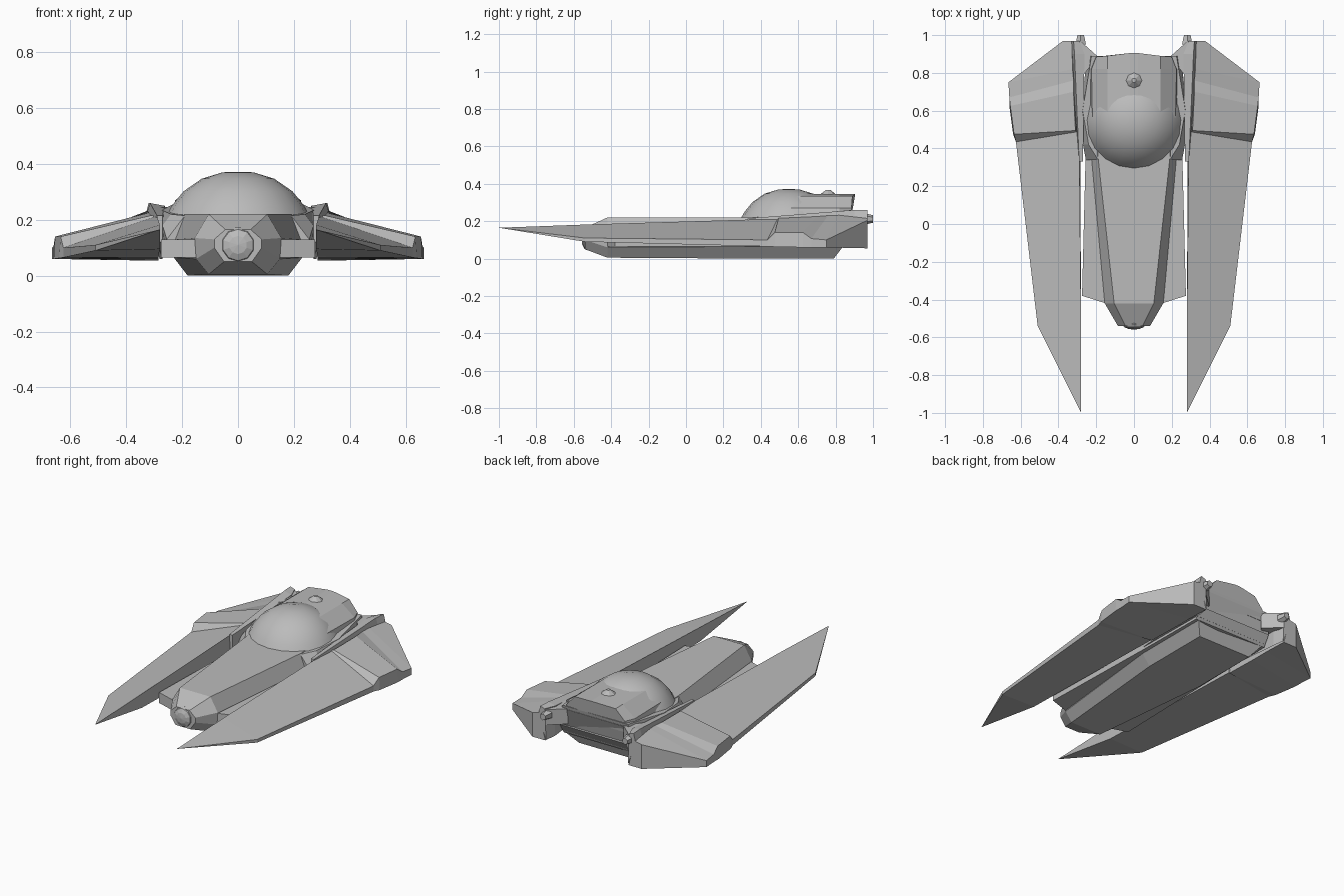
import bpy, bmesh
from math import radians
from mathutils import Matrix

cube = bpy.data.objects.get("Cube")
if cube:
    bpy.data.objects.remove(cube, do_unlink=True)

grey = bpy.data.materials.new("hull grey")
grey.use_nodes = True
colour = (.5, .5, .5, 1)
grey.diffuse_color = colour
grey.node_tree.nodes["Principled BSDF"].inputs["Base Color"].default_value = colour


def finish(name, bm, mirror=False, smooth=None):
    """Turn a bmesh into a named object, optionally mirrored across x."""
    bmesh.ops.remove_doubles(bm, verts=bm.verts[:], dist=.0005)
    bmesh.ops.recalc_face_normals(bm, faces=bm.faces[:])
    mesh = bpy.data.meshes.new(name)
    bm.to_mesh(mesh)
    bm.free()
    mesh.materials.append(grey)
    obj = bpy.data.objects.new(name, mesh)
    bpy.context.collection.objects.link(obj)
    if mirror:
        obj.modifiers.new("Mirror", "MIRROR").use_mirror_merge = False
    if smooth:
        bpy.ops.object.select_all(action="DESELECT")
        obj.select_set(True)
        bpy.context.view_layer.objects.active = obj
        bpy.ops.object.shade_smooth_by_angle(angle=radians(smooth))
    return obj


def loft(name, rings, mirror=False):
    """Skin matching rings of points and cap both ends."""
    bm = bmesh.new()
    loops = [[bm.verts.new(p) for p in ring] for ring in rings]
    count = len(rings[0])
    for a, b in zip(loops, loops[1:]):
        for i in range(count):
            j = (i + 1) % count
            bm.faces.new((a[i], a[j], b[j], b[i]))
    bm.faces.new(loops[0])
    bm.faces.new(loops[-1])
    return finish(name, bm, mirror)


def both(half):
    """Complete a half ring, listed from top to bottom, with its mirror."""
    return list(half) + [(-x, y, z) for x, y, z in reversed(half)]


def at(y, *points):
    return [(x, y, z) for x, z in points]


# Central fuselage with faceted nose and keel
loft("fuselage", [both(r) for r in (
    at(-.54, (.045, .165), (.085, .13), (.085, .1), (.05, .05)),
    at(-.42, (.105, .22), (.155, .135), (.15, .06), (.105, .005)),
    at(.35, (.19, .22), (.225, .13), (.23, .065), (.18, 0)),
    [(.21, .89, .24), (.25, .88, .14), (.23, .84, .065), (.18, .79, 0)],
)])

# Low deck either side of the fuselage
loft("side_deck", [both(r) for r in (
    at(-.42, (.15, .13), (.15, .065)),
    at(-.38, (.275, .13), (.275, .065)),
    at(.4, (.255, .13), (.255, .065)),
    [(.25, .88, .13), (.25, .84, .065)],
)])

# Shoulders flaring out beneath the dome
loft("shoulder", [both(r) for r in (
    at(.34, (.19, .215), (.255, .13), (.25, .08)),
    at(.42, (.24, .22), (.27, .18), (.26, .08)),
    at(.6, (.272, .235), (.28, .18), (.27, .08)),
    [(.225, .89, .26), (.25, .88, .18), (.25, .85, .08)],
)])

# Dome, spun from a profile
bm = bmesh.new()
profile = [(.26, .21), (.237, .25), (.195, .302), (.13, .347), (.055, .37), (0, .372)]
points = [bm.verts.new((r, .55, z)) for r, z in profile]
edges = [bm.edges.new(pair) for pair in zip(points, points[1:])]
bmesh.ops.spin(bm, geom=points + edges, cent=(0, .55, 0), axis=(0, 0, 1),
               angle=radians(360), steps=20)
finish("dome", bm, smooth=30)

# Engine housing behind the dome
loft("engine_housing", [both(r) for r in (
    at(.56, (.02, .345), (.14, .335), (.22, .27), (.24, .2)),
    at(.82, (.02, .345), (.14, .335), (.225, .27), (.235, .2)),
    [(.02, .905, .345), (.14, .89, .335), (.2, .885, .27), (.2, .88, .2)],
)])

# Small hatch bump on the housing
bm = bmesh.new()
bmesh.ops.create_cone(bm, cap_ends=True, segments=8, radius1=.045, radius2=.012,
                      depth=.026, matrix=Matrix.Translation((0, .76, .354)))
finish("hatch_bump", bm)

# Faceted sensor ball on the nose
bm = bmesh.new()
bmesh.ops.create_uvsphere(
    bm, u_segments=10, v_segments=6, radius=.065,
    matrix=Matrix.Translation((0, -.53, .11)) @ Matrix.Diagonal((1, .45, 1, 1))
    @ Matrix.Rotation(radians(90), 4, "X"))
finish("nose_ball", bm)

# Wings: long pointed blade, then a raised rear section with a notch
tip = (.28, -1, .165)
loft("wing", [
    [tip] * 4,
    at(-.54, (.28, .182), (.51, .11), (.51, .09), (.28, .095)),
    [(.29, .49, .213), (.625, .435, .1), (.625, .435, .065), (.285, .49, .07)],
    [(.31, .495, .216), (.635, .475, .14), (.64, .475, .063), (.285, .495, .065)],
    [(.32, .7, .225), (.655, .625, .14), (.66, .625, .06), (.285, .7, .06)],
    [(.32, .76, .23), (.66, .67, .107), (.66, .67, .06), (.285, .76, .06)],
    [(.325, .82, .232), (.665, .75, .1), (.665, .75, .06), (.285, .82, .06)],
    at(.97, (.33, .215), (.375, .205), (.375, .055), (.285, .055)),
], mirror=True)

# Ridge along each wing root
loft("wing_root_ridge", [
    at(.33, (.27, .215), (.29, .215), (.29, .12), (.27, .12)),
    at(.9, (.262, .25), (.315, .26), (.335, .2), (.27, .06)),
    at(.97, (.29, .25), (.32, .26), (.335, .2), (.28, .06)),
], mirror=True)

# Rear fillets joining fuselage and wing roots
fillet = [(.19, .885), (.285, .97), (.3, .75)]
loft("rear_fillet", [[(x, y, z) for x, y in fillet] for z in (.15, .245)], mirror=True)

# Small rear thrusters
bm = bmesh.new()
bmesh.ops.create_cone(
    bm, cap_ends=True, segments=6, radius1=.032, radius2=.02, depth=.05,
    matrix=Matrix.Translation((.282, .975, .212)) @ Matrix.Rotation(radians(-90), 4, "X"))
finish("thruster", bm, mirror=True)
